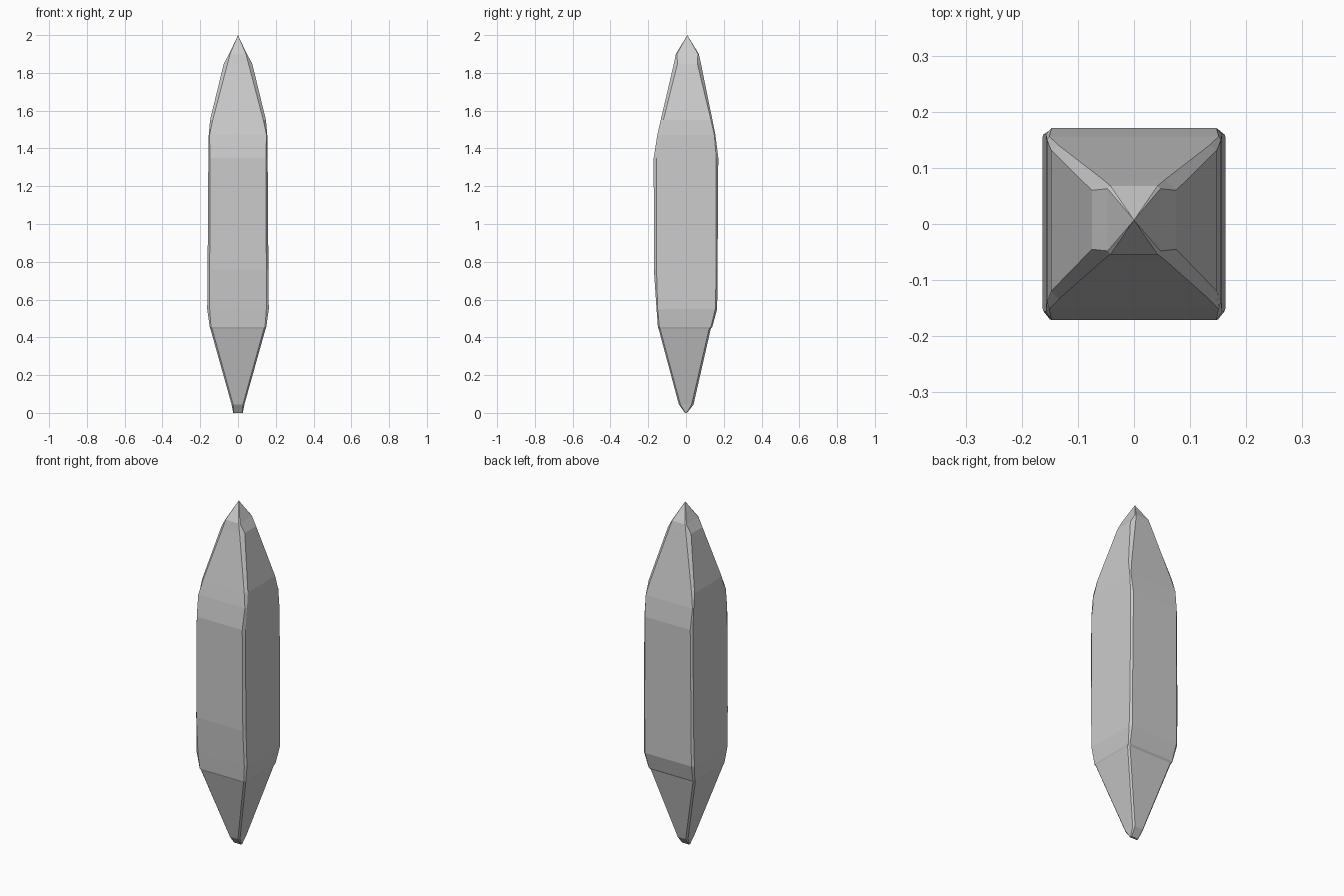
import bpy, bmesh

# Horizontal sections of the gem, bottom to top:
# z, side x, front y, back y, half width of front/back faces, front/back y limits of side faces
SECTIONS = [
    (0.00, 0.025, -0.006, 0.006, 0.022, -0.003, 0.003),
    (0.045, 0.034, -0.038, 0.040, 0.026, -0.030, 0.030),
    (0.445, 0.146, -0.145, 0.131, 0.137, -0.137, 0.122),
    (0.455, 0.150, -0.149, 0.139, 0.143, -0.141, 0.132),
    (0.55, 0.163, -0.156, 0.165, 0.150, -0.150, 0.155),
    (0.76, 0.161, -0.170, 0.167, 0.150, -0.156, 0.160),
    (1.35, 0.157, -0.171, 0.171, 0.147, -0.156, 0.160),
    (1.47, 0.155, -0.152, 0.156, 0.151, -0.138, 0.150),
    (1.55, 0.148, -0.134, 0.140, 0.134, -0.120, 0.132),
    (1.85, 0.075, -0.064, 0.079, 0.055, -0.045, 0.060),
    (1.90, 0.047, -0.054, 0.068, 0.042, -0.048, 0.063),
]
APEX = (0, 0.007, 2.0)


def section(bm, z, sx, yf, yb, hw, sf, sb):
    # one side, then its mirror image, to close an eight-sided ring
    side = [(hw, yf), (sx, sf), (sx, sb), (hw, yb)]
    pts = side + [(-x, y) for x, y in reversed(side)]
    return [bm.verts.new((x, y, z)) for x, y in pts]


# Gem body with chamfered corners, lower ledge and two pointed ends
bm = bmesh.new()
rings = [section(bm, *s) for s in SECTIONS]
for low, high in zip(rings, rings[1:]):
    for i in range(8):
        j = (i + 1) % 8
        bm.faces.new((low[i], low[j], high[j], high[i]))

# Bottom cap and top point
bm.faces.new(list(reversed(rings[0])))
tip = bm.verts.new(APEX)
for i in range(8):
    bm.faces.new((rings[-1][i], rings[-1][(i + 1) % 8], tip))
bmesh.ops.recalc_face_normals(bm, faces=bm.faces)

mesh = bpy.data.meshes.new("crystal")
bm.to_mesh(mesh)
bm.free()
bpy.context.collection.objects.link(bpy.data.objects.new("crystal", mesh))
